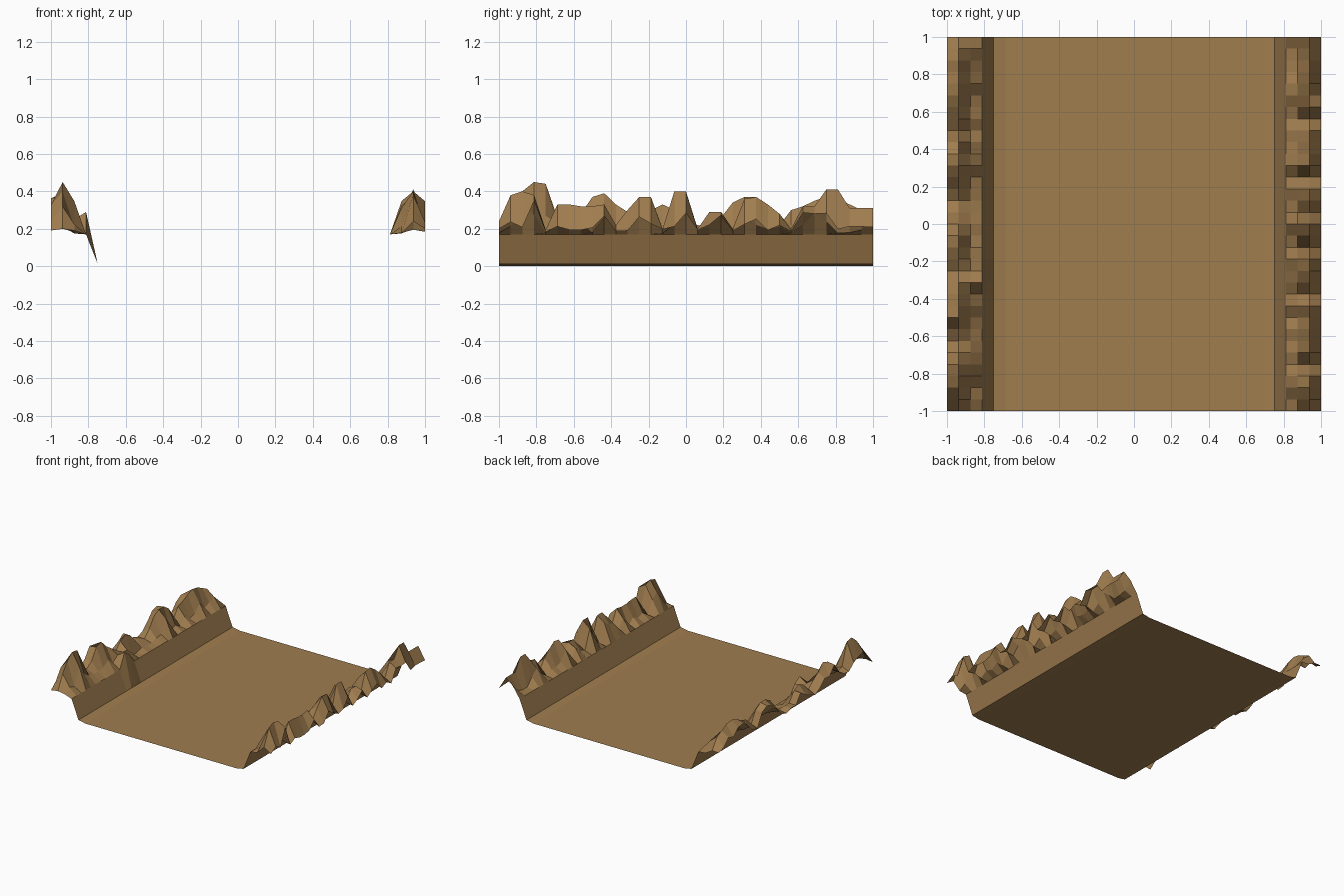
import bpy, bmesh, random

if "Cube" in bpy.data.objects:
    bpy.data.objects.remove(bpy.data.objects["Cube"])

random.seed(4)
N = 32                      # grid cells per side
STEP = 2 / N

# Earth colour
earth = bpy.data.materials.new("earth brown")
earth.diffuse_color = (0.352, 0.205, 0.078, 1)
earth.use_nodes = True
earth.node_tree.nodes["Principled BSDF"].inputs["Base Color"].default_value = earth.diffuse_color

# Rock crest heights from front (y=-1) to back (y=1), in hundredths
LEFT = [20, 32, 40, 45, 44, 26, 24, 28, 37, 39, 33, 29, 24, 30, 33, 30, 22,
        22, 20, 26, 34, 37, 37, 33, 22, 30, 32, 35, 37, 36, 33, 30, 21]
RIGHT = [24, 38, 40, 38, 19, 33, 33, 32, 32, 33, 22, 30, 37, 37, 20, 40, 40,
         20, 29, 29, 20, 36, 37, 33, 28, 20, 32, 32, 41, 41, 31, 31, 31]

# Bank cross-section: distance index from the outer edge -> base height
BASE = [0.18, 0.195, 0.175, 0.17, 0.012]
# How far each column follows the crest
SHARE_LEFT = [0.75, 1.0, 0.3]
SHARE_RIGHT = [0.45, 1.0, 0.4]


def height(i, j):
    left = i < N / 2
    k = i if left else N - i
    if k > 4:
        return 0.0
    z = BASE[k]
    if k < 3:
        crest = (LEFT if left else RIGHT)[j] / 100
        share = (SHARE_LEFT if left else SHARE_RIGHT)[k]
        if k != 1:
            share = min(1, max(0, share + random.uniform(-0.4, 0.4)))
        z += max(0, crest - z) * share
    # boulder leaning over the left bank edge
    if left and k in (2, 3) and j in (11, 12):
        z = 0.29 if k == 3 and j == 11 else max(z, 0.25)
    return z


# Valley floor with banks and jagged rocks, one open sheet
bm = bmesh.new()
grid = [[bm.verts.new((-1 + i * STEP, -1 + j * STEP, height(i, j)))
         for j in range(N + 1)] for i in range(N + 1)]
for i in range(N):
    for j in range(N):
        bm.faces.new((grid[i][j], grid[i + 1][j],
                      grid[i + 1][j + 1], grid[i][j + 1]))
bm.normal_update()
mesh = bpy.data.meshes.new("valley_terrain")
bm.to_mesh(mesh)
bm.free()
mesh.materials.append(earth)
terrain = bpy.data.objects.new("valley_terrain", mesh)
bpy.context.collection.objects.link(terrain)
